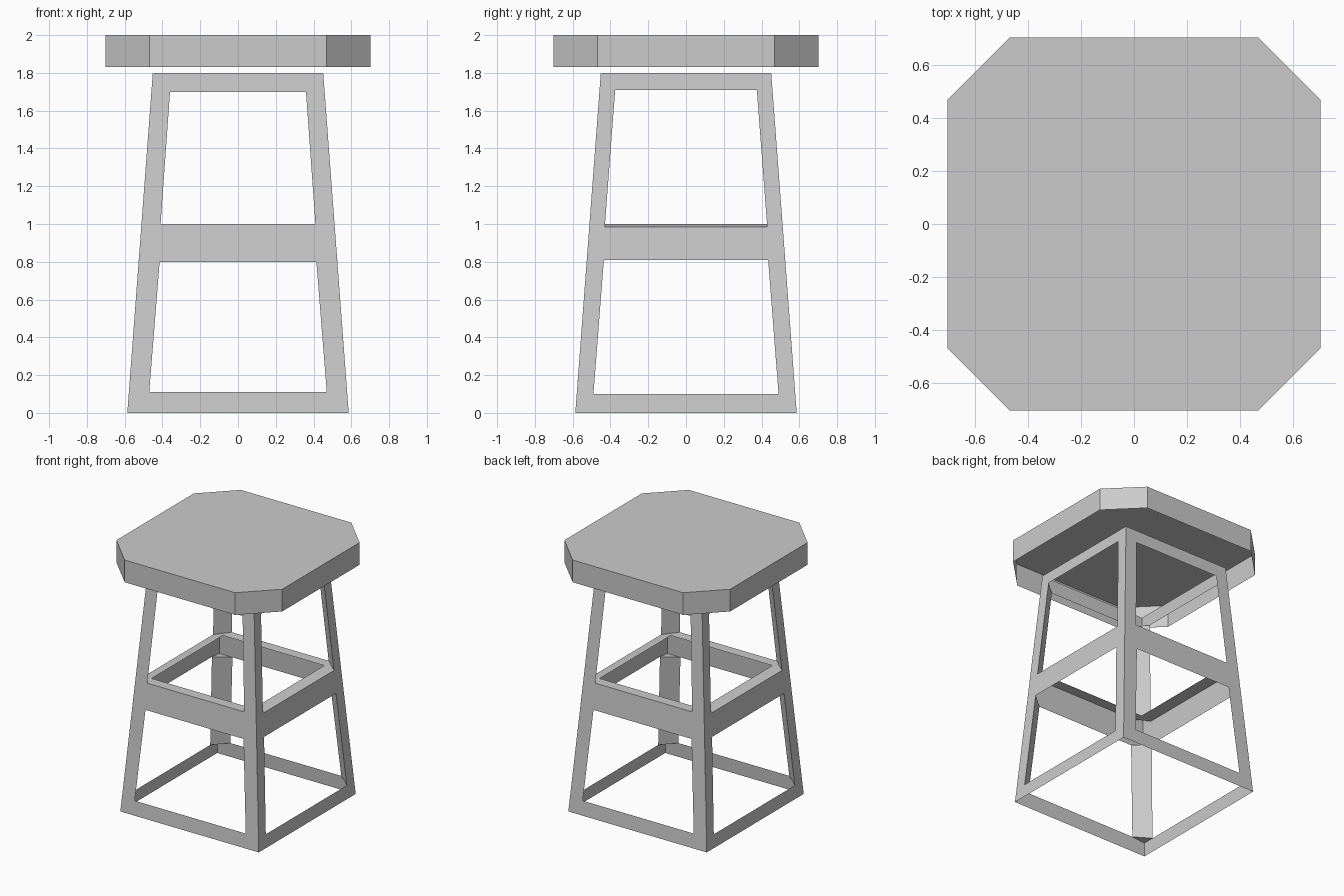
import bpy
from mathutils import Vector, Matrix
from math import pi

if "Cube" in bpy.data.objects:
    bpy.data.objects.remove(bpy.data.objects["Cube"])

TOP = 1.8
LEDGE = 0.43
# opening corners (half width, height): lower bottom, lower top, upper bottom, upper top
FRONT = [(0.47, 0.11), (0.415, 0.80), (0.41, 1.0), (0.36, 1.70)]
SIDE = [(0.49, 0.10), (0.435, 0.81), (0.43, 0.985), (0.375, 1.71)]


def half(z):
    return 0.586 - 0.075 * z


def make(name, polys):
    """Mesh from (points, facing direction) pairs."""
    verts, faces, index = [], [], {}
    for pts, facing in polys:
        pts = [Vector(p) for p in pts]
        normal = sum((a.cross(b) for a, b in zip(pts, pts[1:] + pts[:1])), Vector())
        if normal.dot(Vector(facing)) < 0:
            pts.reverse()
        face = []
        for p in pts:
            key = tuple(round(c, 4) for c in p)
            if key not in index:
                index[key] = len(verts)
                verts.append(key)
            face.append(index[key])
        faces.append(face)
    me = bpy.data.meshes.new(name)
    me.from_pydata(verts, [], faces)
    me.update()
    ob = bpy.data.objects.new(name, me)
    bpy.context.collection.objects.link(ob)
    return ob


def turn(k):
    return Matrix.Rotation(k * pi / 2, 3, 'Z')


def on_side(k, u, z):
    """Point on sloped side k (0 front, 1 right, 2 back, 3 left)."""
    return turn(k) @ Vector((u, -half(z), z))


frame, legs, ledge = [], [], []
for k in range(4):
    win = SIDE if k % 2 else FRONT
    nxt = FRONT if k % 2 else SIDE
    out = turn(k) @ Vector((0, -1, 0))
    diag = turn(k) @ Vector((1, -1, 0))

    # outer shell: two leg strips and three rails
    rows = [(half(0), 0)] + win + [(half(TOP), TOP)]
    for s in (-1, 1):
        frame.append(([on_side(k, s * u, z) for u, z in rows], out))
    for i in (0, 2, 4):
        (a, za), (b, zb) = rows[i], rows[i + 1]
        frame.append(([on_side(k, -a, za), on_side(k, a, za),
                       on_side(k, b, zb), on_side(k, -b, zb)], out))

    # slanted inner faces of the corner legs, with end caps
    here = [on_side(k, u, z) for u, z in win]
    there = [on_side(k + 1, -u, z) for u, z in nxt]
    for i in (0, 2):
        legs.append(([here[i], there[i], there[i + 1], here[i + 1]], -diag))
    for i, d in ((0, -1), (1, 1), (3, 1)):
        z = win[i][1]
        legs.append(([here[i], on_side(k, half(z), z), there[i]], (0, 0, d)))

    # ledge on top of the middle rail
    u, z = win[2]
    inner = [turn(k) @ Vector((s * LEDGE, -LEDGE, 1.0)) for s in (-1, 1)]
    ledge.append(([on_side(k, -u, z), here[2], inner[1], inner[0]], (0, 0, 1)))
    ledge.append(([here[2], there[2], inner[1]], (0, 0, 1)))

make("frame_shell", frame)
make("leg_inner_faces", legs)
make("middle_ledge", ledge)

# seat: square slab with cut corners, open underneath
R, C, Z0, Z1 = 0.702, 0.468, 1.83, 2.0
ring = [turn(k) @ Vector((x, -R, 0)) for k in range(4) for x in (-C, C)]
lo, hi = Vector((0, 0, Z0)), Vector((0, 0, Z1))
seat = [([p + hi for p in ring], (0, 0, 1))]
for a, b in zip(ring, ring[1:] + ring[:1]):
    seat.append(([a + lo, b + lo, b + hi, a + hi], a + b))
make("seat", seat)
